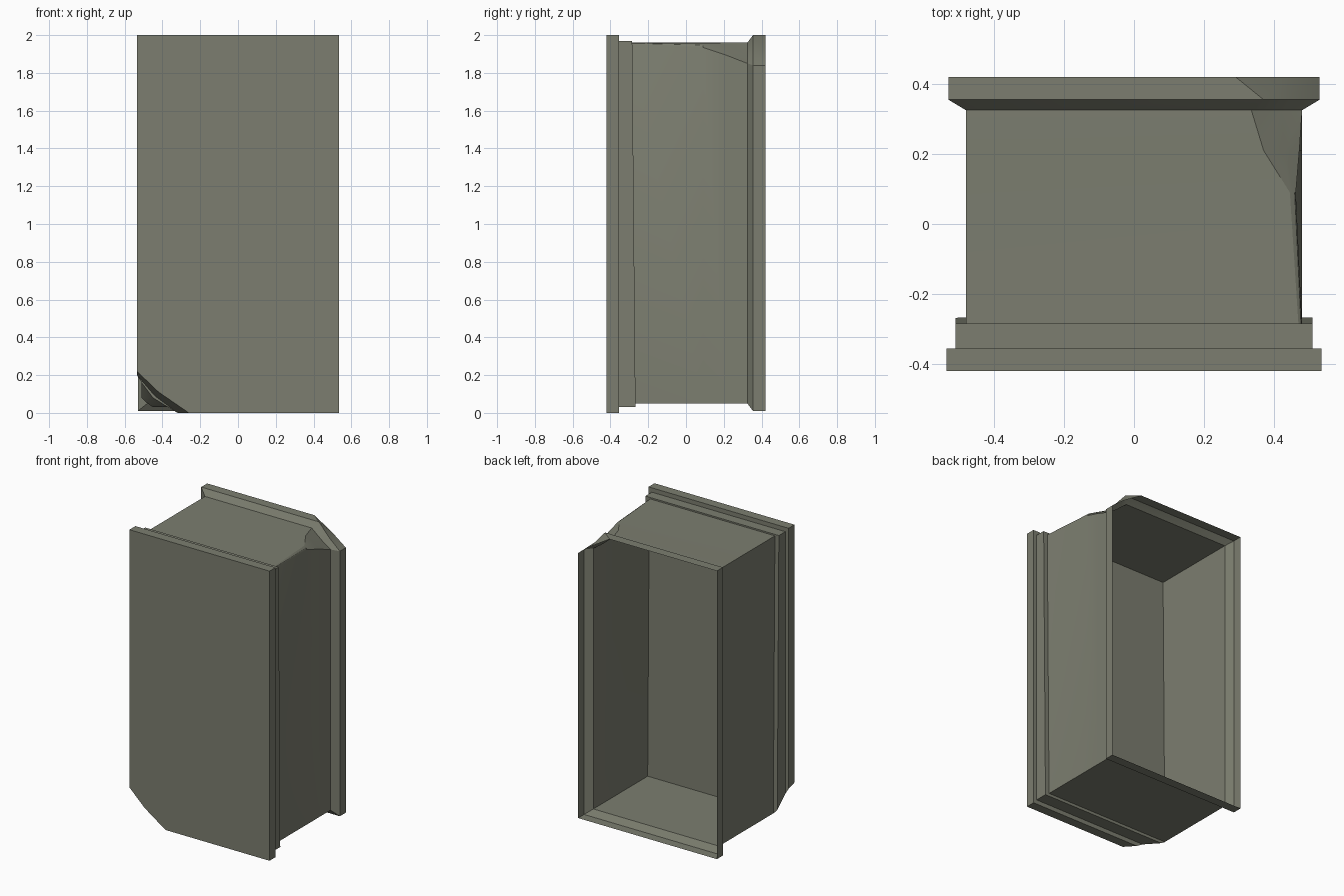
import bpy, bmesh

if "Cube" in bpy.data.objects:
    bpy.data.objects.remove(bpy.data.objects["Cube"])

# One stone colour for the whole piece
stone = bpy.data.materials.new("grey green stone")
stone.diffuse_color = (0.2, 0.207, 0.16, 1)
stone.use_nodes = True
stone.node_tree.nodes["Principled BSDF"].inputs["Base Color"].default_value = stone.diffuse_color


def ring(y, hx, z0, z1, low=None, high=None, tilt=0.0):
    """Rectangular section at depth y; low / high are the 3 points of a broken
    corner (bottom left / top right). All sections have 8 points."""
    low = low or [(-hx, z0)] * 3
    high = high or [(hx, z1)] * 3
    pts = low + [(hx, z0)] + high[::-1] + [(-hx, z1)]
    return [(x, y + tilt * (1 - z / 2), z) for x, z in pts]


def loft(name, rings, cap_start=False, cap_end=False):
    """Skin consecutive sections, optionally closing the ends."""
    bm = bmesh.new()
    rows = [[bm.verts.new(p) for p in r] for r in rings]
    n = len(rows[0])
    for a, b in zip(rows, rows[1:]):
        for i in range(n):
            j = (i + 1) % n
            bm.faces.new((a[j], a[i], b[i], b[j]))
    if cap_start:
        bm.faces.new(rows[0])
    if cap_end:
        bm.faces.new(rows[-1][::-1])
    bmesh.ops.remove_doubles(bm, verts=bm.verts, dist=0.0005)
    bmesh.ops.dissolve_degenerate(bm, edges=bm.edges, dist=0.0004)
    mesh = bpy.data.meshes.new(name)
    bm.to_mesh(mesh)
    bm.free()
    mesh.materials.append(stone)
    obj = bpy.data.objects.new(name, mesh)
    bpy.context.collection.objects.link(obj)
    bpy.ops.object.select_all(action='DESELECT')
    obj.select_set(True)
    bpy.context.view_layer.objects.active = obj
    bpy.ops.object.shade_smooth_by_angle(angle=0.45)
    return obj


# Front slab and stepped backing, with the broken bottom left corner
loft("front_slab", [
    ring(-0.42, 0.535, 0, 2, low=[(-0.535, 0.22), (-0.42, 0.11), (-0.26, 0)]),
    ring(-0.355, 0.535, 0, 2, low=[(-0.535, 0.20), (-0.44, 0.09), (-0.32, 0)]),
    ring(-0.355, 0.51, 0.03, 1.97, low=[(-0.51, 0.16), (-0.45, 0.08), (-0.37, 0.03)]),
    ring(-0.285, 0.51, 0.03, 1.97, low=[(-0.51, 0.08), (-0.485, 0.055), (-0.45, 0.03)], tilt=0.018),
], cap_start=True, cap_end=True)

# Thin hollow box with a flared back rim, open at the back, top right corner broken
loft("hollow_box", [
    ring(-0.295, 0.48, 0.05, 1.96, high=[(0.47, 1.96), (0.477, 1.957), (0.48, 1.953)], tilt=0.018),
    ring(0.09, 0.48, 0.05, 1.96, high=[(0.445, 1.958), (0.458, 1.948), (0.462, 1.935)]),
    ring(0.21, 0.48, 0.05, 1.96, high=[(0.37, 1.96), (0.43, 1.925), (0.472, 1.895)]),
    ring(0.325, 0.48, 0.05, 1.96, high=[(0.335, 1.96), (0.42, 1.89), (0.48, 1.85)]),
    ring(0.355, 0.53, 0.01, 2, high=[(0.37, 2), (0.45, 1.91), (0.53, 1.84)]),
    ring(0.42, 0.53, 0.01, 2, high=[(0.29, 2), (0.43, 1.915), (0.53, 1.84)]),
])
